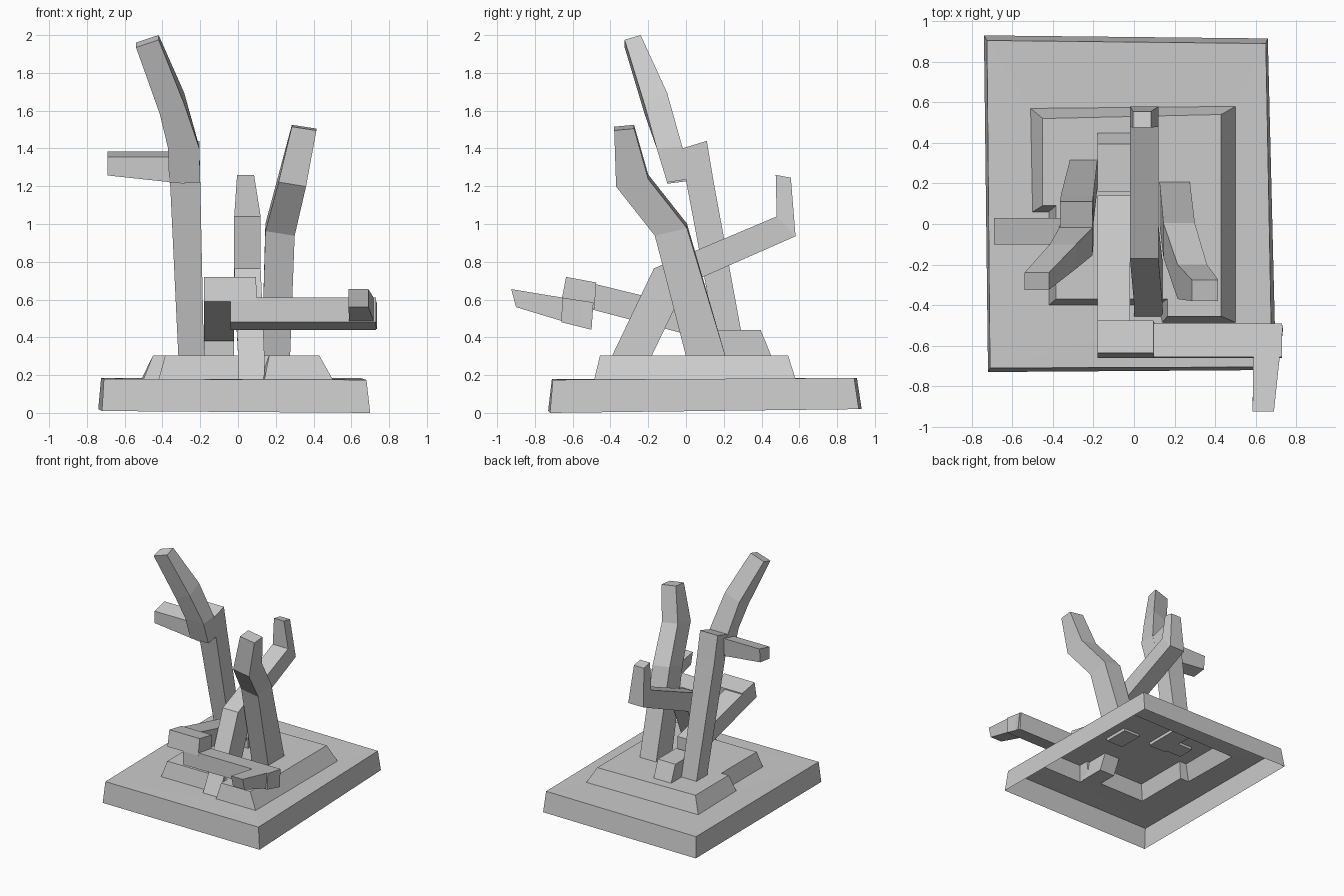
import bpy
import bmesh
from mathutils import Vector

cube = bpy.data.objects.get("Cube")
if cube:
    bpy.data.objects.remove(cube, do_unlink=True)

GREY = (0.6, 0.6, 0.6, 1)
stone = bpy.data.materials.new("plain grey")
stone.use_nodes = True
stone.diffuse_color = GREY
stone.node_tree.nodes["Principled BSDF"].inputs["Base Color"].default_value = GREY


def finish(name, bm):
    bmesh.ops.recalc_face_normals(bm, faces=bm.faces)
    mesh = bpy.data.meshes.new(name)
    bm.to_mesh(mesh)
    bm.free()
    mesh.materials.append(stone)
    obj = bpy.data.objects.new(name, mesh)
    bpy.context.collection.objects.link(obj)
    return obj


def bridge(bm, low, high):
    n = len(low)
    for i in range(n):
        j = (i + 1) % n
        bm.faces.new((low[i], low[j], high[j], high[i]))


def ring(x0, x1, front, back, tilt=0, back_x=None):
    """Four-cornered section: front and back are (y, z); tilt raises the +x side."""
    b0, b1 = back_x or (x0, x1)
    return [Vector((x0, front[0], front[1] - tilt)), Vector((x1, front[0], front[1] + tilt)),
            Vector((b1, back[0], back[1] + tilt)), Vector((b0, back[0], back[1] - tilt))]


def limb(name, *rings):
    """Square branch lofted through its sections."""
    bm = bmesh.new()
    loops = [[bm.verts.new(p) for p in r] for r in rings]
    for low, high in zip(loops, loops[1:]):
        bridge(bm, low, high)
    bm.faces.new(loops[0])
    bm.faces.new(loops[-1])
    return finish(name, bm)


# Hollow base: slab and stepped mound in one open shell
MOUND_LOW, MOUND_TOP = 0.18, 0.305
slab_foot = [(-.74, .93, .02), (.66, .915, .02), (.70, -.72, 0), (-.72, -.73, .01)]
slab_rim = [(-.725, .905, .185), (.65, .89, .185), (.68, -.705, .175), (-.71, -.71, .18)]
mound_foot = [(-.51, .57), (.5, .58), (.5, -.485), (.14, -.485),
              (.12, -.40), (-.42, -.40), (-.42, .06), (-.50, .06)]
mound_rim = [(-.45, .52), (.43, .54), (.43, -.455), (.165, -.455),
             (.165, -.37), (-.385, -.37), (-.385, .09), (-.45, .09)]

bm = bmesh.new()
foot = [bm.verts.new(p) for p in slab_foot]
rim = [bm.verts.new(p) for p in slab_rim]
low = [bm.verts.new((x, y, MOUND_LOW)) for x, y in mound_foot]
top = [bm.verts.new((x, y, MOUND_TOP)) for x, y in mound_rim]
bridge(bm, foot, rim)
bridge(bm, low, top)
bm.faces.new(top)
edges = [bm.edges.get((loop[i - 1], loop[i])) for loop in (rim, low) for i in range(len(loop))]
bmesh.ops.triangle_fill(bm, edges=edges, use_beauty=True)
finish("base", bm)

# Tall trunk leaning forward, with a forked top
limb("tall_trunk",
     ring(-.315, -.18, (.18, .28), (.32, .28)),
     ring(-.36, -.20, (0, 1.23), (.145, 1.23)),
     ring(-.365, -.205, (-.02, 1.40), (.11, 1.44)))
limb("tall_trunk_upper_branch",
     ring(-.365, -.20, (-.10, 1.22), (.03, 1.24)),
     ring(-.37, -.205, (-.155, 1.40), (-.02, 1.41)),
     ring(-.415, -.285, (-.22, 1.61), (-.10, 1.67), .025),
     ring(-.54, -.42, (-.325, 1.955), (-.24, 1.98), .02))
limb("tall_trunk_side_branch",
     ring(-.69, -.28, (-.10, 1.235), (.02, 1.25), -.022),
     ring(-.69, -.28, (-.10, 1.355), (.03, 1.385)))

# Short trunk with two bends
limb("short_trunk",
     ring(.125, .275, (.005, .28), (.215, .28)),
     ring(.145, .30, (-.165, .95), (.005, .99), -.012),
     ring(.215, .36, (-.37, 1.21), (-.20, 1.25), -.012),
     ring(.285, .415, (-.38, 1.505), (-.275, 1.515), -.01))

# Slanting leg that turns back and ends in an upright hook
limb("hooked_branch",
     ring(0, .14, (-.455, .18), (-.24, .18)),
     ring(0, .14, (-.39, .305), (-.18, .305)),
     ring(-.02, .12, (-.17, .765), (0, .68)),
     ring(-.02, .12, (.48, 1.04), (.58, .935)),
     ring(-.005, .085, (.475, 1.26), (.555, 1.245)))

# Low arm rising from a rear stub, then turning sideways and forward
limb("rear_stub",
     ring(-.18, -.02, (.16, .28), (.46, .28)),
     ring(-.18, -.02, (.16, .44), (.395, .44)))
limb("low_arm",
     ring(-.18, -.02, (-.66, .59), (.14, .38)),
     ring(-.18, -.02, (-.635, .72), (.14, .53)))
limb("low_arm_elbow",
     ring(-.18, .10, (-.66, .59), (-.485, .55)),
     ring(-.18, .095, (-.635, .72), (-.475, .69)))
limb("cross_arm",
     ring(-.04, .73, (-.66, .48), (-.50, .44)),
     ring(-.04, .73, (-.655, .61), (-.49, .585)))
limb("cross_arm_tip",
     ring(.585, .69, (-.90, .56), (-.52, .445), back_x=(.59, .735)),
     ring(.585, .69, (-.925, .655), (-.50, .585), back_x=(.59, .735)))
